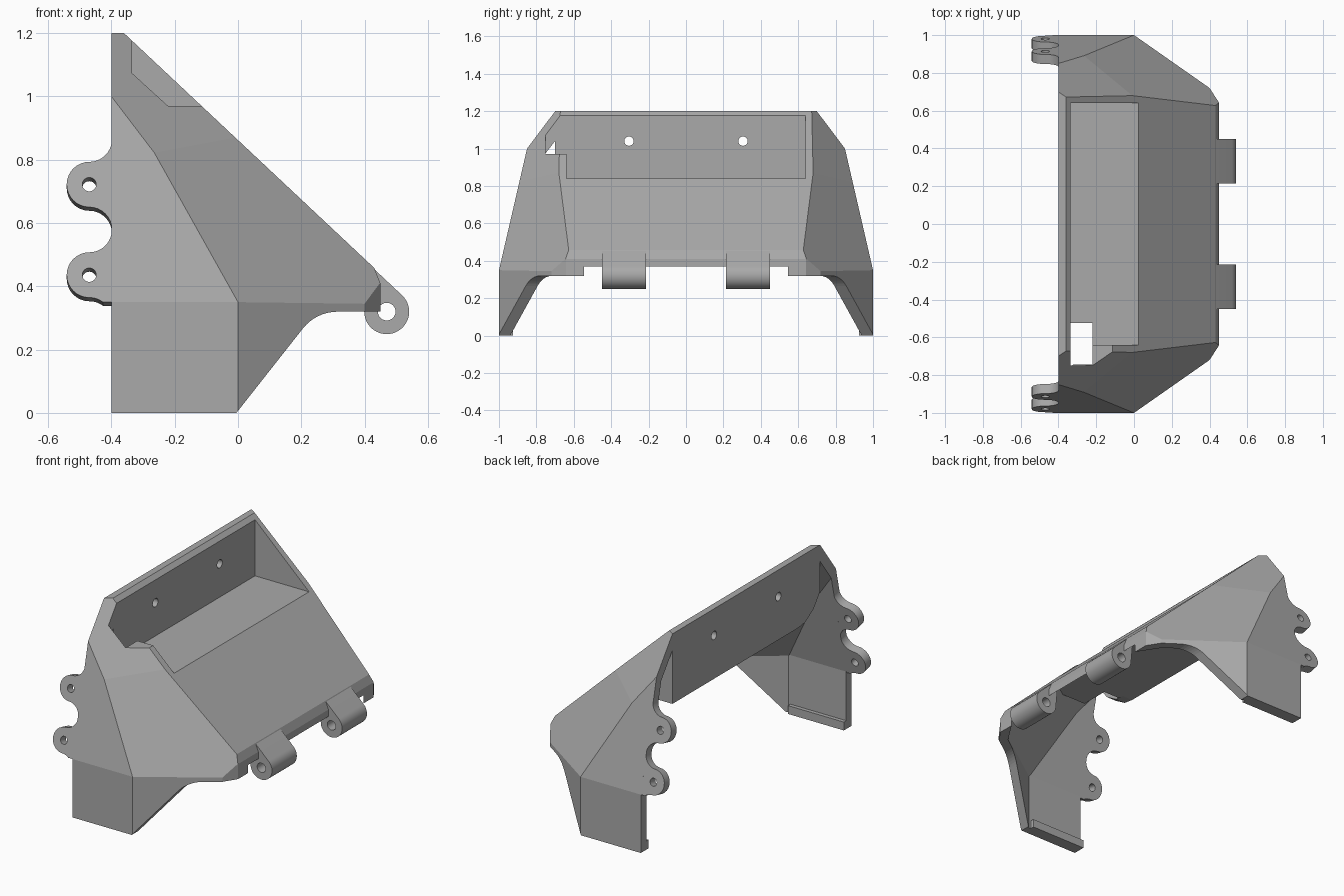
import bpy, bmesh, math
from mathutils import Vector

if "Cube" in bpy.data.objects:
    bpy.data.objects.remove(bpy.data.objects["Cube"])

grey = bpy.data.materials.new("plain_grey")
grey.use_nodes = True
grey.diffuse_color = (0.4, 0.4, 0.4, 1)
grey.node_tree.nodes["Principled BSDF"].inputs["Base Color"].default_value = (0.4, 0.4, 0.4, 1)

WALL = 0.052


def finish(bm, name):
    bmesh.ops.recalc_face_normals(bm, faces=bm.faces[:])
    mesh = bpy.data.meshes.new(name)
    bm.to_mesh(mesh)
    bm.free()
    mesh.materials.append(grey)
    ob = bpy.data.objects.new(name, mesh)
    bpy.context.scene.collection.objects.link(ob)
    return ob


def prism(name, points, place, offset):
    """Extrude a 2D outline, placed in space by a function, along an offset."""
    bm = bmesh.new()
    near = [bm.verts.new(place(*p)) for p in points]
    far = [bm.verts.new(v.co + Vector(offset)) for v in near]
    bm.faces.new(near)
    bm.faces.new(far[::-1])
    for i in range(len(near)):
        j = (i + 1) % len(near)
        bm.faces.new((near[i], near[j], far[j], far[i]))
    return finish(bm, name)


def box(name, lo, hi):
    (x0, y0, z0), (x1, y1, z1) = lo, hi
    return prism(name, [(x0, y0), (x1, y0), (x1, y1), (x0, y1)],
                 lambda x, y: Vector((x, y, z0)), (0, 0, z1 - z0))


def arc(cx, cy, r, start, end, n=16):
    angles = [math.radians(start + (end - start) * i / n) for i in range(n + 1)]
    return [(cx + r * math.cos(a), cy + r * math.sin(a)) for a in angles]


def boolean(target, tool, operation="DIFFERENCE"):
    tool.hide_render = True
    mod = target.modifiers.new("cut", "BOOLEAN")
    mod.operation, mod.solver, mod.object = operation, "EXACT", tool
    bpy.context.view_layer.objects.active = target
    bpy.ops.object.modifier_apply(modifier=mod.name)
    bpy.data.objects.remove(tool)


def smooth(ob):
    bpy.ops.object.select_all(action="DESELECT")
    ob.select_set(True)
    bpy.context.view_layer.objects.active = ob
    bpy.ops.object.shade_smooth_by_angle(angle=math.radians(30))


# Bounding planes of the hood: point on the plane and outward normal
slant = ((-0.36, 0, 1.2), (0.76, 0, 0.81))
sides = [((0, 1, 0.35), (0, 0.65, 0.15)),
         ((-0.4, 0.85, 1.0), (0.0343, 0.0501, 0.0377)),
         ((0, 1, 0.35), (0.0975, 0.1377, 0.0864)),
         ((0, 1, 0), (0.28, 0.4, 0)),
         ((0.4, 0.72, 0), (0.07, 0.045, 0)),
         ((0, 1, 0), (0, 1, 0))]
mirrored = [((x, -y, z), (a, -b, c)) for (x, y, z), (a, b, c) in sides]


def hull(name, lo, hi, planes, inset):
    """Trim a block by planes moved inward by the inset."""
    ob = box(name, lo, hi)
    bm = bmesh.new()
    bm.from_mesh(ob.data)
    bpy.data.objects.remove(ob)
    for point, normal in planes:
        n = Vector(normal).normalized()
        cut = bmesh.ops.bisect_plane(bm, geom=bm.verts[:] + bm.edges[:] + bm.faces[:],
                                     plane_co=Vector(point) - n * inset, plane_no=n,
                                     clear_outer=True, dist=1e-5)
        bmesh.ops.holes_fill(bm, edges=[e for e in bm.edges if e.is_boundary], sides=0)
    return finish(bm, name)


def xz(y):
    return lambda x, z: Vector((x, y, z))


# Hood shell, hollow and open at the back and bottom
walls = [slant] + sides + mirrored
lip_edge = ((0.45, 0, 0.41), (1, 0, 0.4))
hood = hull("hood", (-0.4, -1.1, 0), (0.45, 1.1, 1.2), walls + [lip_edge], 0)
hollow = hull("hollow", (-1, -1.1, -1), (1, 1.1, 1.2 - WALL), walls, WALL)
boolean(hollow, box("tray_block", (-1.5, -0.7, 0.78), (1.5, 0.7, 1.6)))
boolean(hood, hollow)

# Tray pocket, cable notch and opening
boolean(hood, box("pocket", (-0.335, -0.64, 0.84), (1, 0.64, 1.5)))
boolean(hood, box("notch", (-0.335, -0.75, 0.97), (1, -0.6, 1.5)))
boolean(hood, box("opening", (-0.335, -0.745, 0.7), (-0.22, -0.525, 1.5)))
boolean(hood, prism("wall_relief", [(-0.46, 0.7), (-0.46, 0.775), (-0.56, 0.79), (-0.64, 0.84),
                                    (-0.7, 0.92), (-0.74, 0.99), (-0.74, 0.7)],
                    lambda y, z: Vector((-0.5, y, z)), (0.17, 0, 0)))
for y in (-0.305, 0.305):
    boolean(hood, prism("screw_hole", arc(y, 1.04, 0.025, 0, 345, 23),
                        lambda y, z: Vector((-0.5, y, z)), (0.3, 0, 0)))

# Curved cut along the lower front
under = [(-0.005, -0.1), (-0.005, 0)] + arc(0.315, 0.18, 0.14, 142, 90, 8) + [(0.8, 0.32), (0.8, -0.1)]
boolean(hood, prism("under_cut", under, xz(-1.5), (0, 3, 0)))

# Inner ledge at the foot of each side
for side, name in ((1, "left"), (-1, "right")):
    a, b = sorted((side * 0.925, side * 0.995))
    box("foot_ledge_" + name, (-0.4, a, 0), (-0.03, b, 0.05))

# Front hinge knuckles
for y, name in ((-0.45, "a"), (0.215, "b")):
    outline = arc(0.47, 0.32, 0.071, 180, 407, 32) + [(0.43, 0.455), (0.41, 0.455), (0.39, 0.42)]
    knuckle = prism("front_knuckle_" + name, outline, xz(y), (0, 0.235, 0))
    boolean(knuckle, prism("pin_hole", arc(0.47, 0.32, 0.028, 0, 345, 23), xz(y - 0.1), (0, 0.5, 0)))
    smooth(knuckle)

# Rear ears, lying in the sloped side walls
R = 0.0715
ear_outline = ([(-0.37, 0.865)] + arc(-0.47, 0.865, R, 0, -90)
               + arc(-0.47, 0.722, R, 90, 270)[1:] + arc(-0.47, 0.579, R, 90, -90)[1:]
               + arc(-0.47, 0.436, R, 90, 270)[1:] + arc(-0.47, 0.293, R, 90, 53)[1:] + [(-0.37, 0.35)])
for side, name in ((1, "left"), (-1, "right")):
    normal = Vector((0, side * 0.974, 0.225))

    def place(x, z):
        return Vector((x, side * (1 - (z - 0.35) * 0.2308), z))

    ears = prism("rear_ears_" + name, ear_outline, place, -normal * WALL)
    for z in (0.722, 0.436):
        boolean(ears, prism("ear_hole", arc(-0.47, z, 0.022, 0, 345, 23),
                            lambda x, z: place(x, z) + normal * 0.05, -normal * 0.2))
    smooth(ears)
